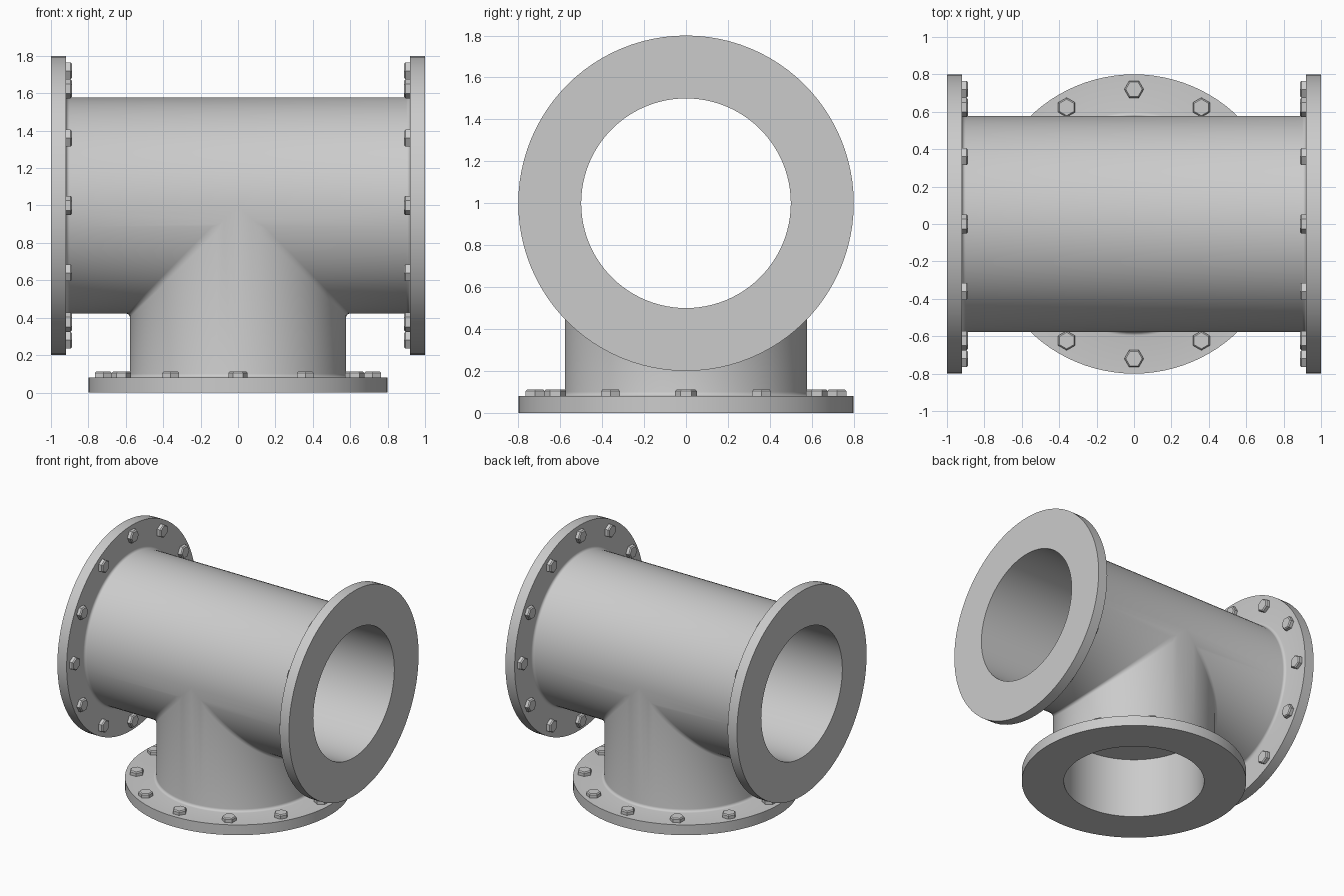
import bpy, bmesh
from math import sin, cos, pi
from mathutils import Vector, Matrix

if "Cube" in bpy.data.objects:
    bpy.data.objects.remove(bpy.data.objects["Cube"])

R, BORE, FLANGE, BACK, FIL, N = 0.578, 0.5, 0.8, 0.92, 0.02, 96
CENTRE = Vector((0, 0, 1))
Y = Vector((0, 1, 0))


def finish(bm, name):
    bmesh.ops.recalc_face_normals(bm, faces=bm.faces)
    me = bpy.data.meshes.new(name)
    bm.to_mesh(me)
    bm.free()
    ob = bpy.data.objects.new(name, me)
    bpy.context.collection.objects.link(ob)
    return ob


def add_arm(bm, axis, side, start, seam):
    """Revolve a flanged pipe end about axis; its outer wall stops at the seam."""
    profile = start + [(BORE, 1), (FLANGE, 1), (FLANGE, BACK)]
    for i in range(5):
        a = i / 4 * pi / 2
        profile.append((R + FIL * (1 - sin(a)), BACK - FIL * (1 - cos(a))))
    profile.append((R, None))
    rings = []
    for r, d in profile:
        ring = []
        for k in range(N):
            t = 2 * pi * k / N
            w = r * sin(t)
            dist = seam(w) if d is None else d
            ring.append(bm.verts.new(CENTRE + axis * dist + Y * r * cos(t) + side * w))
        rings.append(ring)
    for a, b in zip(rings, rings[1:]):
        for k in range(N):
            m = (k + 1) % N
            bm.faces.new((a[k], a[m], b[m], b[k]))


# Tee body: two main arms with a through bore, and a branch with a blind bore
X, Z = Vector((1, 0, 0)), Vector((0, 0, 1))
bm = bmesh.new()
for s in (1, -1):
    add_arm(bm, X * s, Z, [(BORE, 0)], lambda w: max(0, -w))
add_arm(bm, -Z, X, [(0, 0.533), (BORE, 0.533)], abs)
bmesh.ops.remove_doubles(bm, verts=bm.verts, dist=1e-4)
bmesh.ops.recalc_face_normals(bm, faces=bm.faces)


# Small fillet along the branch seam
def on_seam(v):
    x, y, z = v.co
    return abs(abs(x) + z - 1) < 1e-4 and abs(x * x + y * y - R * R) < 1e-4


seam_edges = [e for e in bm.edges if all(on_seam(v) for v in e.verts)
              and e.calc_face_angle(0) > 0.25]
bmesh.ops.bevel(bm, geom=seam_edges, offset=0.02, offset_type='OFFSET',
                segments=4, profile=0.5, affect='EDGES', clamp_overlap=True)
body = finish(bm, "pipe_tee_body")
bpy.context.view_layer.objects.active = body
body.select_set(True)
bpy.ops.object.shade_smooth_by_angle(angle=0.6)
body.select_set(False)


# Chamfered hex bolt heads, twelve on the back of each flange
def bolt_circle(name, axis, side):
    bm = bmesh.new()
    for i in range(12):
        t = i * pi / 6
        radial = Y * cos(t) + side * sin(t)
        tangent = side * cos(t) - Y * sin(t)
        base = CENTRE + radial * 0.72 + axis * BACK
        rings = []
        for r, h in ((0.052, -0.005), (0.052, 0.024), (0.044, 0.032)):
            rings.append([bm.verts.new(base - axis * h
                                       + tangent * r * cos(k * pi / 3)
                                       + radial * r * sin(k * pi / 3))
                          for k in range(6)])
        for a, b in zip(rings, rings[1:]):
            for k in range(6):
                m = (k + 1) % 6
                bm.faces.new((a[k], a[m], b[m], b[k]))
        bm.faces.new(rings[0])
        bm.faces.new(rings[-1])
    finish(bm, name)


bolt_circle("right_flange_bolts", X, Z)
bolt_circle("left_flange_bolts", -X, Z)
bolt_circle("bottom_flange_bolts", -Z, X)
